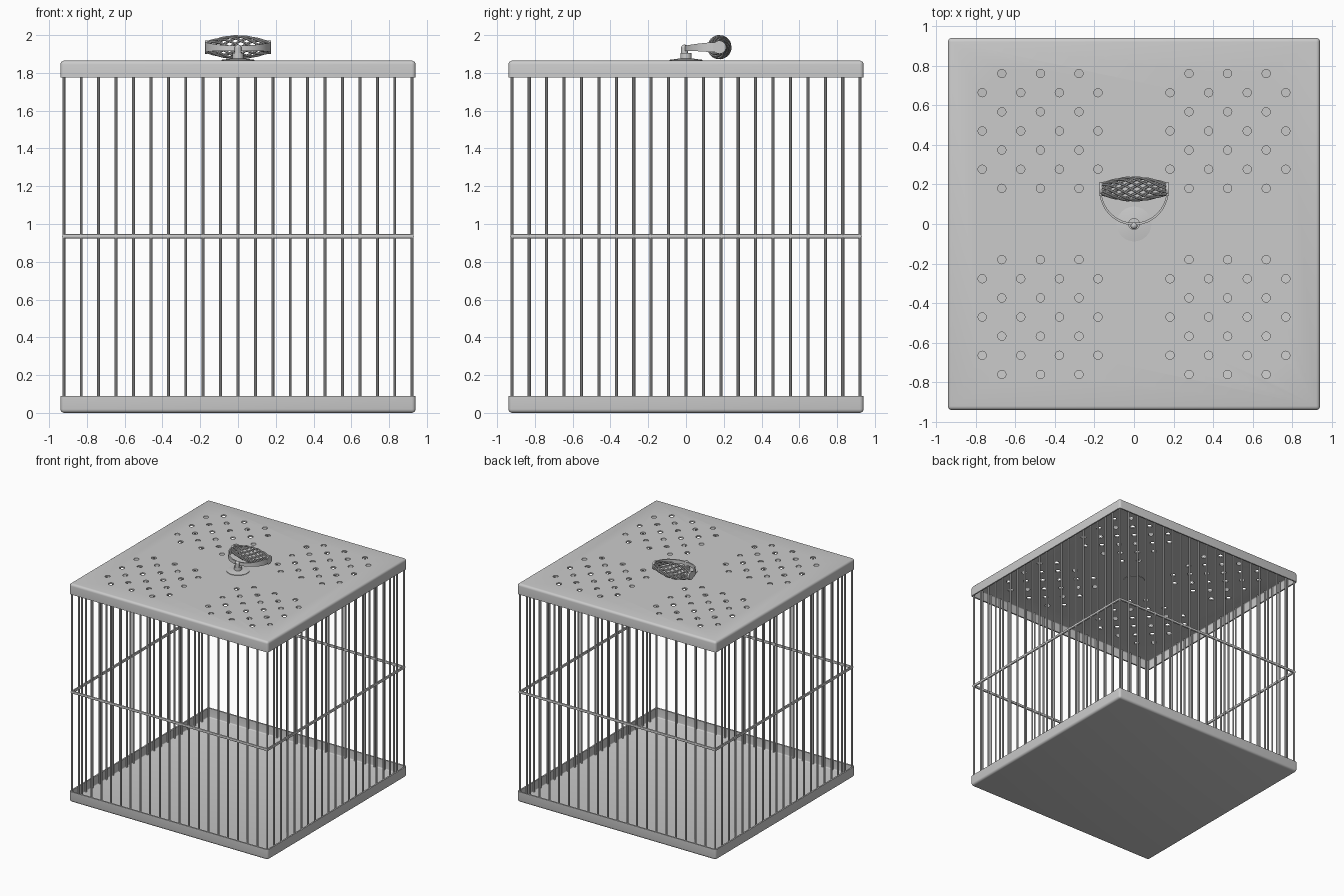
import bpy, bmesh, math
from mathutils import Matrix, Vector

if "Cube" in bpy.data.objects:
    bpy.data.objects.remove(bpy.data.objects["Cube"])

W, TRAY_H, LID_TOP = 0.94, 0.09, 1.865
BAR = 0.922


def finish(name, bm, mods=None):
    me = bpy.data.meshes.new(name)
    bmesh.ops.recalc_face_normals(bm, faces=bm.faces) if mods is None else None
    bm.to_mesh(me)
    bm.free()
    ob = bpy.data.objects.new(name, me)
    bpy.context.collection.objects.link(ob)
    return ob


def smooth(ob):
    bpy.ops.object.select_all(action='DESELECT')
    ob.select_set(True)
    bpy.context.view_layer.objects.active = ob
    bpy.ops.object.convert(target='MESH')
    bpy.ops.object.shade_smooth_by_angle(angle=math.radians(35))


def cyl(bm, x, y, z0, z1, r, n=16, r2=None):
    bmesh.ops.create_cone(bm, cap_ends=True, segments=n, radius1=r, radius2=r if r2 is None else r2,
                          depth=z1 - z0, matrix=Matrix.Translation((x, y, (z0 + z1) / 2)))


def wire(name, paths, r, cyclic=False, res=2):
    cu = bpy.data.curves.new(name, 'CURVE')
    cu.dimensions = '3D'
    cu.bevel_depth = r
    cu.bevel_resolution = res
    cu.use_fill_caps = True
    for pts in paths:
        sp = cu.splines.new('POLY')
        sp.points.add(len(pts) - 1)
        for p, c in zip(sp.points, pts):
            p.co = (*c, 1)
        sp.use_cyclic_u = cyclic
    ob = bpy.data.objects.new(name, cu)
    bpy.context.collection.objects.link(ob)
    smooth(ob)


def tray(name, flip):
    # open box with rounded outer edges, thickened inwards
    bm = bmesh.new()
    bmesh.ops.create_cube(bm, size=1, matrix=Matrix.Diagonal((2 * W, 2 * W, TRAY_H, 1)))
    top = TRAY_H / 2
    edges = [e for e in bm.edges if not all(v.co.z > 0 for v in e.verts)]
    bmesh.ops.bevel(bm, geom=edges, offset=0.02, segments=4, profile=0.5, affect='EDGES')
    bmesh.ops.recalc_face_normals(bm, faces=bm.faces)
    bmesh.ops.delete(bm, geom=[f for f in bm.faces if f.calc_center_median().z > top - 1e-4], context='FACES')
    if flip:
        bmesh.ops.rotate(bm, verts=bm.verts, matrix=Matrix.Rotation(math.pi, 3, 'X'))
    bmesh.ops.translate(bm, verts=bm.verts, vec=(0, 0, LID_TOP - top if flip else top))
    ob = finish(name, bm, mods=True)
    s = ob.modifiers.new('wall', 'SOLIDIFY')
    s.thickness, s.offset, s.use_even_offset = 0.012, -1, True
    return ob


# base tray and lid
base = tray('base_tray', False)
smooth(base)
lid = tray('lid', True)

# ventilation holes: staggered rows in four mirrored quadrants
bm = bmesh.new()
for row in range(7):
    y = 0.18 + 0.0967 * row
    x0, n = (0.278, 3) if row % 2 == 0 else (0.182, 4)
    for i in range(n):
        for sx in (-1, 1):
            for sy in (-1, 1):
                cyl(bm, sx * (x0 + 0.195 * i), sy * y, LID_TOP - 0.05, LID_TOP + 0.05, 0.021, 16)
cutter = finish('hole_cutter', bm)
cutter.hide_render = True
b = lid.modifiers.new('holes', 'BOOLEAN')
b.operation, b.solver, b.object = 'DIFFERENCE', 'EXACT', cutter
smooth(lid)
bpy.data.objects.remove(cutter)

# vertical bars on the four sides
bm = bmesh.new()
step = 2 * BAR / 20
for i in range(20):
    t = -BAR + step * i
    for x, y in ((t, -BAR), (BAR, t), (-t, BAR), (-BAR, -t)):
        cyl(bm, x, y, 0.01, LID_TOP - 0.01, 0.008, 10)
smooth(finish('bars', bm))

# middle rail around the cage
wire('middle_rail', [[(-BAR, -BAR, 0.935), (BAR, -BAR, 0.935), (BAR, BAR, 0.935), (-BAR, BAR, 0.935)]],
     0.013, True)

# handle base plate, hub and post
bm = bmesh.new()
cyl(bm, 0, 0, LID_TOP - 0.015, LID_TOP + 0.004, 0.088, 40)
cyl(bm, 0, 0, LID_TOP + 0.004, LID_TOP + 0.012, 0.088, 40, 0.03)
cyl(bm, 0, 0, LID_TOP, 1.905, 0.03, 24)
cyl(bm, 0, -0.008, 1.9, 1.935, 0.018, 20)
bmesh.ops.create_uvsphere(bm, u_segments=20, v_segments=12, radius=0.018,
                          matrix=Matrix.Translation((0, -0.008, 1.932)))
smooth(finish('handle_post', bm))

# curved flat arm from the post to both ends of the grip
GY, GZ = 0.177, 1.936
bm = bmesh.new()
N, rings = 32, []
for i in range(N + 1):
    a = math.pi * i / N
    c, s = math.cos(a), math.sin(a)
    h = 0.014 + 0.012 * abs(c) ** 3
    zc = 1.929 + (GZ - 1.929) * abs(c)
    rings.append([bm.verts.new((-c * r, GY - 0.005 - s * q, zc + dz)) for r, q, dz in
                  ((0.175, 0.178, -h), (0.175, 0.178, h), (0.165, 0.166, h), (0.165, 0.166, -h))])
for p, q in zip(rings, rings[1:]):
    for k in range(4):
        bm.faces.new((p[k], p[(k + 1) % 4], q[(k + 1) % 4], q[k]))
bm.faces.new(rings[0])
bm.faces.new(rings[-1])
for sx in (-1, 1):  # round end caps of the grip
    bmesh.ops.create_cone(bm, cap_ends=True, segments=24, radius1=0.035, radius2=0.035, depth=0.014,
                          matrix=Matrix.Translation((sx * 0.168, GY, GZ)) @ Matrix.Rotation(math.pi / 2, 4, 'Y'))
smooth(finish('handle_arm', bm))

# twisted basket grip
paths = []
for k in range(10):
    pts = []
    for i in range(29):
        t = i / 28
        r = 0.026 + 0.032 * math.sin(math.pi * t)
        a = 2 * math.pi * k / 10 + 1.1 * math.pi * t
        pts.append((-0.168 + 0.336 * t, GY + r * math.cos(a), GZ + r * math.sin(a)))
    paths.append(pts)
wire('twisted_grip', paths, 0.0065)
